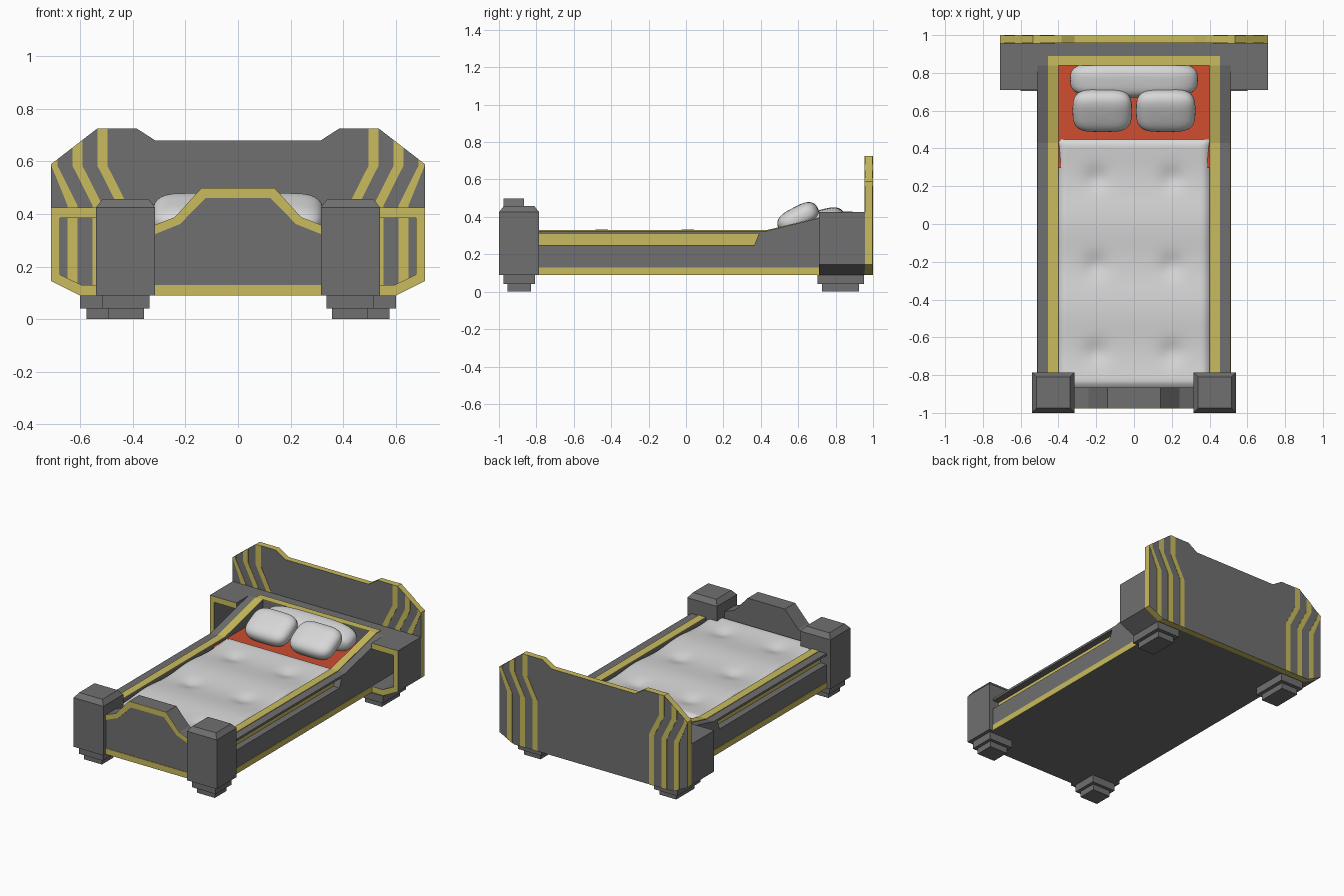
import bpy, bmesh, math
from mathutils import Vector, Matrix

if "Cube" in bpy.data.objects:
    bpy.data.objects.remove(bpy.data.objects["Cube"])


def material(name, rgb):
    m = bpy.data.materials.new(name)
    m.use_nodes = True
    m.diffuse_color = (*rgb, 1)
    m.node_tree.nodes["Principled BSDF"].inputs["Base Color"].default_value = (*rgb, 1)
    return m


GREY = material("dark grey", (0.16, 0.16, 0.16))
YELLOW = material("mustard yellow", (0.59, 0.5, 0.11))
WHITE = material("soft white", (0.68, 0.68, 0.68))
RED = material("sheet red", (0.62, 0.075, 0.028))


def finish(name, bm, mats, rule=None, smooth=False):
    bmesh.ops.recalc_face_normals(bm, faces=bm.faces)
    bm.normal_update()
    for f in bm.faces:
        f.smooth = smooth
        if rule and rule(f):
            f.material_index = 1
    me = bpy.data.meshes.new(name)
    bm.to_mesh(me)
    bm.free()
    for m in mats:
        me.materials.append(m)
    ob = bpy.data.objects.new(name, me)
    bpy.context.collection.objects.link(ob)
    return ob


def prism(name, pts, axis, lo, hi, mats, rule=None):
    """Extrude a 2D outline: (y, z) along x, or (x, z) along y."""
    bm = bmesh.new()
    place = (lambda p, d: (d, *p)) if axis == "x" else (lambda p, d: (p[0], d, p[1]))
    face = bm.faces.new([bm.verts.new(place(p, lo)) for p in pts])
    ext = bmesh.ops.extrude_face_region(bm, geom=[face])
    move = Vector(place((0, 0), hi - lo))
    bmesh.ops.translate(bm, vec=move, verts=[v for v in ext["geom"] if isinstance(v, bmesh.types.BMVert)])
    return finish(name, bm, mats, rule)


def box(name, x, y, z, mat, inset=0):
    """Box from ranges; inset narrows the top."""
    bm = bmesh.new()
    bmesh.ops.create_cube(bm, size=1)
    for v in bm.verts:
        top = v.co.z > 0
        k = inset if top else 0
        v.co = Vector((x[1] - k if v.co.x > 0 else x[0] + k,
                       y[1] - k if v.co.y > 0 else y[0] + k, z[1] if top else z[0]))
    return finish(name, bm, [mat])


def mirrored(half):
    return half + [(-x, z) for x, z in reversed(half)]


def pillow(name, centre, half, tilt):
    bm = bmesh.new()
    bmesh.ops.create_uvsphere(bm, u_segments=40, v_segments=24, radius=1)
    turn = Matrix.Rotation(tilt, 3, "X")
    for v in bm.verts:
        p = [math.copysign(abs(c) ** e, c) * h for c, e, h in zip(v.co, (0.5, 0.6, 0.85), half)]
        v.co = turn @ Vector(p) + Vector(centre)
    return finish(name, bm, [WHITE], smooth=True)


# Headboard with yellow edges
outline = mirrored([(-0.6, 0.09), (-0.71, 0.145), (-0.71, 0.59), (-0.535, 0.725), (-0.385, 0.725), (-0.315, 0.68)])
prism("headboard", outline, "y", 0.957, 0.998, [GREY, YELLOW], lambda f: abs(f.normal.y) < 0.5)


def top_edge(x):
    return min(0.725, 0.59 + (abs(x) - 0.71) * -0.771)


def low_edge(x):
    return max(0.09, 0.09 + (abs(x) - 0.6) * 0.5)


# Bent stripes on both faces of the headboard
for side, s in (("right", -1), ("left", 1)):
    for i in range(3):
        a = 0.535 + 0.095 * i
        b = a - 0.038
        bend, foot, shift = 0.585, 0.435, 0.076
        a_top = min(a, 0.71)
        pts = [(a_top, top_edge(a_top)), (b, top_edge(b)), (b, bend), (b - shift, foot),
               (b - shift, low_edge(b - shift)), (a - shift, low_edge(a - shift)), (a - shift, foot), (a_top, bend)]
        pts = [(s * x, z) for x, z in pts]
        prism(f"{side}_front_stripe_{i + 1}", pts, "y", 0.955, 0.957, [YELLOW])
        prism(f"{side}_back_stripe_{i + 1}", pts, "y", 0.998, 1.0, [YELLOW])

# Base and the block behind the pillows
box("bed_base", (-0.46, 0.46), (-0.9, 0.957), (0.09, 0.22), GREY)
box("head_block", (-0.51, 0.51), (0.84, 0.957), (0.09, 0.425), GREY)
box("head_block_trim", (-0.455, 0.455), (0.84, 0.89), (0.425, 0.429), YELLOW)

top_line = [(-0.86, 0.325), (0.43, 0.325), (0.84, 0.425)]
for side, s in (("right", -1), ("left", 1)):
    # Side rail: core, grooved outer layer, yellow trims
    prism(f"{side}_rail_core", [(-0.86, 0.09)] + top_line + [(0.84, 0.09)], "x", s * 0.4, s * 0.46, [GREY])
    prism(f"{side}_rail_outer",
          [(-0.86, 0.09), (0.84, 0.09), (0.84, 0.425), (0.43, 0.325), (-0.86, 0.325), (-0.86, 0.31),
           (0.39, 0.31), (0.365, 0.25), (-0.86, 0.25)], "x", s * 0.46, s * 0.51, [GREY])
    prism(f"{side}_rail_groove", [(-0.8, 0.25), (0.365, 0.25), (0.39, 0.31), (-0.8, 0.31)],
          "x", s * 0.46, s * 0.464, [YELLOW])
    prism(f"{side}_rail_top_trim", top_line + [(y, z + 0.004) for y, z in reversed(top_line)],
          "x", s * 0.4, s * 0.455, [YELLOW])
    box(f"{side}_rail_bottom_trim", sorted((s * 0.51, s * 0.513)), (-0.79, 0.73), (0.09, 0.13), YELLOW)

    # Open side shelf with yellow front rim
    shelf = [(0.51, 0.425), (0.71, 0.425), (0.71, 0.145), (0.6, 0.09), (0.51, 0.09),
             (0.51, 0.13), (0.595, 0.13), (0.677, 0.17), (0.677, 0.385), (0.51, 0.385)]
    prism(f"{side}_shelf", [(s * x, z) for x, z in shelf], "y", 0.71, 0.957, [GREY, YELLOW],
          lambda f: f.normal.y < -0.5)

    # Front post with chamfered cap
    px = sorted((s * 0.315, s * 0.54))
    box(f"{side}_front_post", px, (-1, -0.785), (0.09, 0.425), GREY)
    box(f"{side}_front_post_cap", px, (-1, -0.785), (0.425, 0.457), GREY, inset=0.025)

    # Stepped feet
    for part, cx, cy, hx, hy, step in (("front", 0.426, -0.892, 0.09, 0.085, 0.022),
                                       ("back", 0.512, 0.827, 0.088, 0.124, 0.025)):
        for level, k, z in (("upper", 0, (0.04, 0.09)), ("lower", step, (0, 0.04))):
            box(f"{side}_{part}_foot_{level}", (s * cx - hx + k, s * cx + hx - k),
                (cy - hy + k, cy + hy - k), z, GREY)

# Footboard and its trims
crest = [(-0.32, 0.357), (-0.24, 0.388), (-0.14, 0.498)]
inner = [(-0.32, 0.322), (-0.22, 0.362), (-0.124, 0.46)]
prism("footboard", mirrored([(-0.32, 0.09)] + crest), "y", -0.973, -0.865, [GREY])
prism("footboard_crest_trim", mirrored(crest) + mirrored(inner)[::-1], "y", -0.976, -0.973, [YELLOW])
box("footboard_bottom_trim", (-0.32, 0.32), (-0.976, -0.973), (0.09, 0.13), YELLOW)

# Red sheet under the pillows
box("sheet", (-0.4, 0.4), (0.3, 0.84), (0.2, 0.312), RED)

# Tufted mattress
bm = bmesh.new()
bmesh.ops.create_grid(bm, x_segments=48, y_segments=76, size=1)
for v in bm.verts:
    x, y = v.co.x * 0.4, -0.207 + v.co.y * 0.658
    z = 0.325 + 0.007 * math.cos(math.tau * (y + 0.45) / 0.46)
    for ty in (-0.68, -0.22, 0.24):
        d = (abs(x) - 0.2) ** 2 + (y - ty) ** 2
        z -= 0.018 * math.exp(-d / 0.004)
    edge = min(0.4 - abs(x), y + 0.865, 0.451 - y)
    z -= 0.022 * max(0, 1 - edge / 0.035) ** 2
    v.co = (x, y, z)
rim = [e for e in bm.edges if e.is_boundary]
ext = bmesh.ops.extrude_edge_only(bm, edges=rim)
for v in ext["geom"]:
    if isinstance(v, bmesh.types.BMVert):
        v.co.z = 0.2
mattress = finish("mattress", bm, [WHITE], smooth=True)
bpy.context.view_layer.objects.active = mattress
mattress.select_set(True)
bpy.ops.object.shade_smooth_by_angle(angle=math.radians(40))

# Pillows
pillow("back_pillow", (0, 0.765, 0.365), (0.338, 0.095, 0.082), 0.2)
for side, s in (("right", -1), ("left", 1)):
    pillow(f"{side}_front_pillow", (s * 0.168, 0.6, 0.393), (0.157, 0.118, 0.062), math.radians(28))
